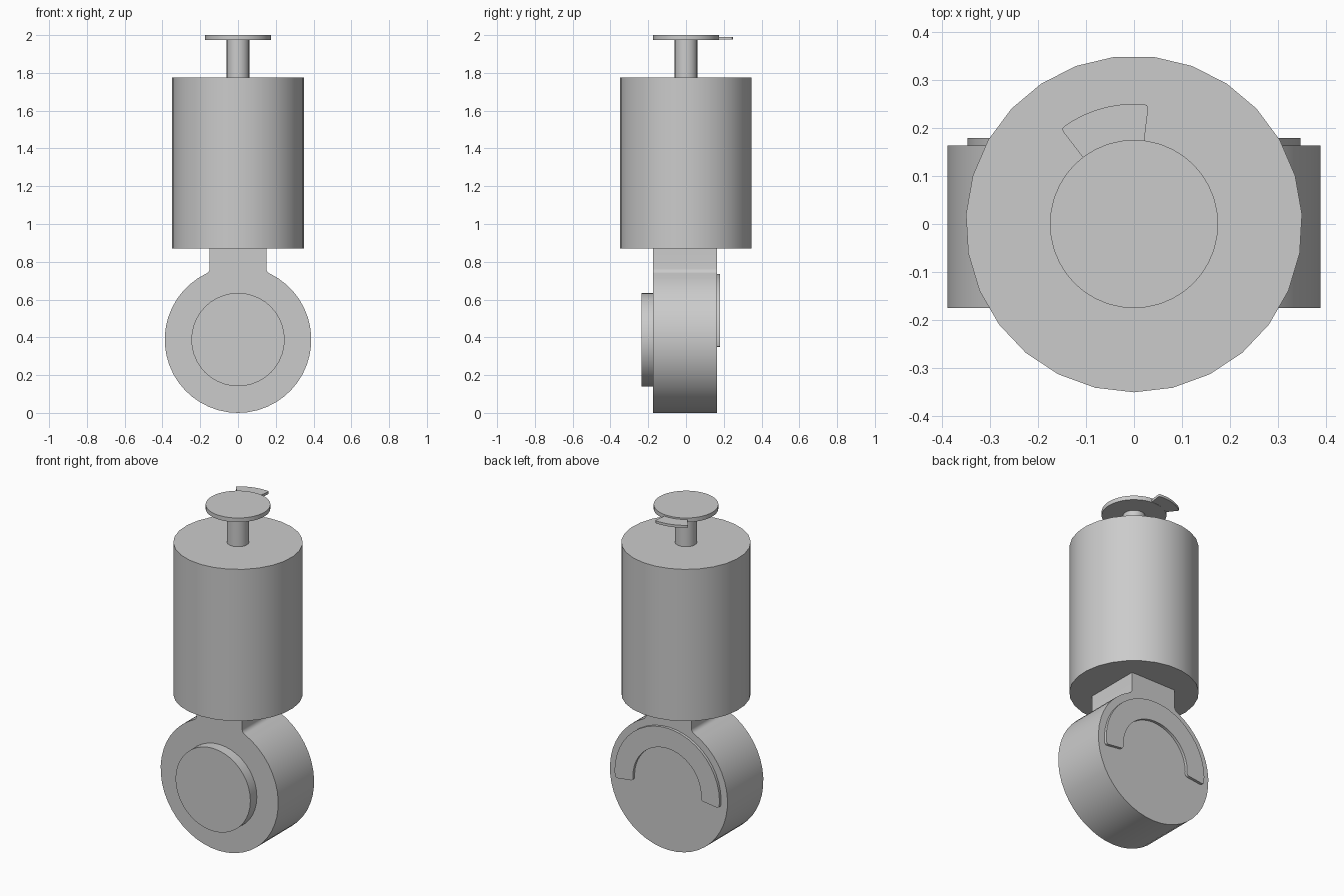
import bpy, bmesh
from math import sin, cos, pi, radians, atan2, sqrt

cube = bpy.data.objects.get("Cube")
if cube:
    bpy.data.objects.remove(cube, do_unlink=True)

grey = bpy.data.materials.new("plain_grey")
grey.use_nodes = True
grey.diffuse_color = (0.6, 0.6, 0.6, 1)
grey.node_tree.nodes["Principled BSDF"].inputs["Base Color"].default_value = (0.6, 0.6, 0.6, 1)


def arc(cx, cy, r, a0, a1, n):
    """Points along an arc, angles in radians."""
    return [(cx + r * cos(a0 + (a1 - a0) * i / n), cy + r * sin(a0 + (a1 - a0) * i / n))
            for i in range(n + 1)]


def circle(cx, cy, r, n, start=-pi / 2):
    return arc(cx, cy, r, start, start + 2 * pi, n)[:-1]


def extrude(name, profile, low, high, axis="Z", round_corners=(), radius=0.015):
    """Solid from a closed profile: (x, y) along Z, or (x, z) along Y."""
    def place(p, d):
        return (p[0], p[1], d) if axis == "Z" else (p[0], d, p[1])
    bm = bmesh.new()
    a = [bm.verts.new(place(p, low)) for p in profile]
    b = [bm.verts.new(place(p, high)) for p in profile]
    bm.faces.new(a)
    bm.faces.new(b)
    n = len(profile)
    for i in range(n):
        j = (i + 1) % n
        bm.faces.new((a[i], a[j], b[j], b[i]))
    corners = [bm.edges.get((a[i], b[i])) for i in round_corners]
    if corners:
        bmesh.ops.bevel(bm, geom=corners, offset=radius, segments=3,
                        profile=0.5, affect="EDGES")
    bmesh.ops.recalc_face_normals(bm, faces=bm.faces)
    mesh = bpy.data.meshes.new(name)
    bm.to_mesh(mesh)
    bm.free()
    mesh.materials.append(grey)
    obj = bpy.data.objects.new(name, mesh)
    bpy.context.collection.objects.link(obj)
    bpy.ops.object.select_all(action="DESELECT")
    obj.select_set(True)
    bpy.context.view_layer.objects.active = obj
    bpy.ops.object.shade_smooth_by_angle(angle=radians(30))
    return obj


def band(cx, cy, inner, outer, a0, a1, n):
    return arc(cx, cy, outer, a0, a1, n) + arc(cx, cy, inner, a1, a0, n)


# Round housing with a filleted neck
R, CZ, NECK, FILLET = 0.388, 0.388, 0.15, 0.03
rise = sqrt((R + FILLET) ** 2 - (NECK + FILLET) ** 2)
touch = atan2(rise, NECK + FILLET)
right = [(NECK, 0.87)] + arc(NECK + FILLET, CZ + rise, FILLET, pi, pi + touch, 5)
left = [(-x, z) for x, z in reversed(right)]
around = arc(0, CZ, R, touch, -pi - touch, 40)[1:-1]
extrude("housing", right + around + left, -0.175, 0.163, "Y")

# Raised front disc and curved rib on the back
extrude("front_disc", circle(0, CZ, 0.247, 40), -0.236, -0.175, "Y")
N = 24
extrude("back_rib", band(0, CZ, 0.225, 0.346, radians(-7), radians(187), N),
        0.163, 0.179, "Y", (0, N, N + 1, 2 * N + 1))

# Main cylinder, shaft and top plate
extrude("main_cylinder", circle(0, 0, 0.35, 27), 0.87, 1.775)
extrude("shaft", circle(0, 0, 0.06, 24), 1.775, 1.975)
extrude("top_disc", circle(0, 0, 0.175, 40), 1.975, 2.0)

# Curved tab on the rim of the top plate
N = 7
extrude("top_tab", band(0, 0, 0.16, 0.25, radians(83), radians(127.5), N),
        1.976, 1.991, "Z", (0, N), 0.008)
